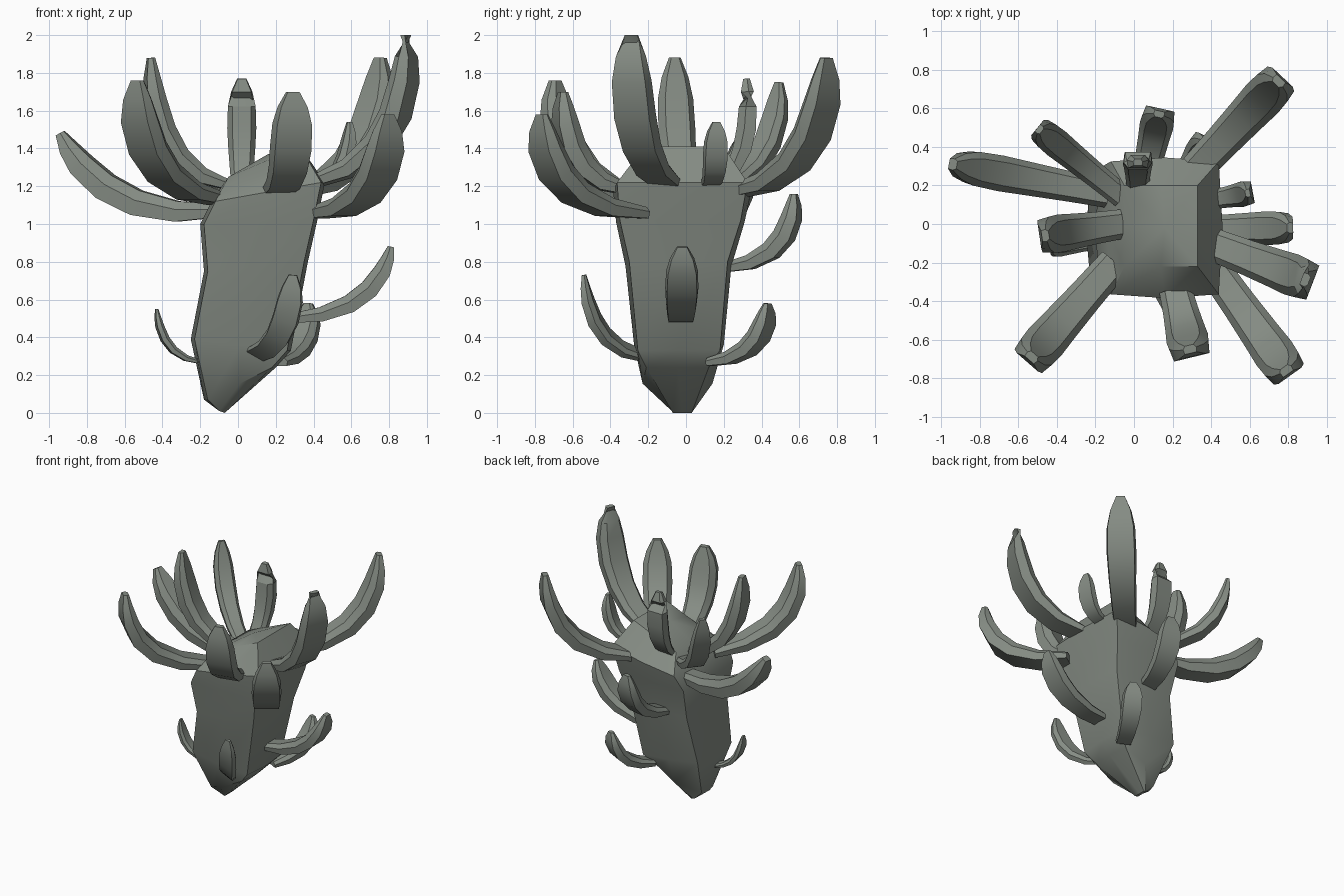
import bpy, bmesh, math
from mathutils import Vector

if "Cube" in bpy.data.objects:
    bpy.data.objects.remove(bpy.data.objects["Cube"])

mat = bpy.data.materials.new("grey green")
mat.diffuse_color = (0.235, 0.262, 0.23, 1)
mat.use_nodes = True
mat.node_tree.nodes["Principled BSDF"].inputs["Base Color"].default_value = mat.diffuse_color


def loft(name, rings, cap_point=None, angle=28):
    """Skin a list of closed point rings, capping both ends."""
    bm = bmesh.new()
    vs = [[bm.verts.new(p) for p in r] for r in rings]
    n = len(rings[0])
    for a, b in zip(vs, vs[1:]):
        for i in range(n):
            j = (i + 1) % n
            bm.faces.new((a[i], a[j], b[j], b[i]))
    bm.faces.new(vs[0][::-1])
    if cap_point:
        c = bm.verts.new(cap_point)
        for i in range(n):
            bm.faces.new((vs[-1][i], vs[-1][(i + 1) % n], c))
    else:
        bm.faces.new(vs[-1])
    bmesh.ops.recalc_face_normals(bm, faces=bm.faces)
    me = bpy.data.meshes.new(name)
    bm.to_mesh(me)
    bm.free()
    me.materials.append(mat)
    ob = bpy.data.objects.new(name, me)
    bpy.context.collection.objects.link(ob)
    bpy.context.view_layer.objects.active = ob
    ob.select_set(True)
    bpy.ops.object.shade_smooth_by_angle(angle=math.radians(angle))
    ob.select_set(False)
    return ob


# body: tilted sections (left x, z, right x, z, front y, back y, left-end y scale)
sections = [
    (-0.10, 0.01, -0.07, 0.00, -0.07, 0.03, 1),
    (-0.18, 0.07, 0.20, 0.24, -0.23, 0.14, .5),
    (-0.25, 0.39, 0.28, 0.33, -0.275, 0.20, 1),
    (-0.18, 0.75, 0.37, 0.80, -0.32, 0.24, 1),
    (-0.20, 1.00, 0.42, 1.02, -0.37, 0.31, 1),
    (-0.14, 1.12, 0.46, 1.22, -0.385, 0.345, 1),
    (-0.05, 1.25, 0.33, 1.41, -0.22, 0.20, 1),
]
rings = []
for k, (l, zl, r, zr, f, b, s) in enumerate(sections):
    xm, zm, ym = (l + r) / 2, (zl + zr) / 2, (f + b) / 2
    fl, bl = ym + (f - ym) * s, ym + (b - ym) * s
    e = 0 if k in (0, 6) else 0.02          # corners sit slightly inside the bulged sides
    rings.append([(l + e, fl + e, zl), (xm, f, zm), (r - e, f + e, zr), (r, ym, zr),
                  (r - e, b - e, zr), (xm, b, zm), (l + e, bl - e, zl), (l, ym, zl)])
loft("body", rings, (0.16, -0.02, 1.37), 35)


# leaves: curved blade swept from base to tip, broad outside, narrower inside
def leaf(name, base, tip, width, out=0.95, rise=0.1, thick=0.6, face=None):
    p0, p2 = Vector(base), Vector(tip)
    d = p2 - p0
    p1 = p0 + Vector((d.x * out, d.y * out, d.z * rise))
    rings = []
    for t, w, h in ((0, .85, .5), (.2, .92, .8), (.42, 1.02, 1), (.62, 1.1, 1.05),
                    (.8, 1.05, .95), (.91, .8, .7), (1, .35, .35)):
        c = p0 * (1 - t) ** 2 + p1 * 2 * t * (1 - t) + p2 * t * t
        tan = ((p1 - p0) * (1 - t) + (p2 - p1) * t).normalized()
        side = Vector((-d.y, d.x, 0)).normalized()
        if face:                             # twist the outer side towards a direction
            side = Vector(face).cross(p2 - p0).normalized()
            side = -(side - tan * side.dot(tan)).normalized()
        inner = tan.cross(side).normalized()
        if inner.z < 0:
            inner = -inner
        s, k = side * width * w / 2, inner * width * thick * h / 2
        rings.append([c - s * .9 - k, c + s * .9 - k, c + s + k * .2,
                      c + s * .65 + k, c - s * .65 + k, c - s + k * .2])
    loft(name, rings)


# upper crown
leaf("crown_leaf_back_right", (0.30, 0.26, 1.17), (0.75, 0.74, 1.88), 0.20)
leaf("crown_leaf_back_left", (-0.06, 0.14, 1.18), (-0.49, 0.49, 1.75), 0.14, .9)
leaf("crown_leaf_left", (-0.06, 0.0, 1.21), (-0.46, -0.06, 1.88), 0.18)
leaf("crown_leaf_front_left", (-0.10, -0.20, 1.13), (-0.53, -0.69, 1.76), 0.20, 1.0)
leaf("crown_leaf_back", (0.02, 0.20, 1.24), (0.02, 0.32, 1.77), 0.14, 1.3, .25, .7)
leaf("crown_leaf_far_left", (-0.10, 0.15, 1.07), (-0.94, 0.31, 1.48), 0.17, .7, -.15, .8)
leaf("crown_leaf_front_right", (0.42, -0.24, 1.06), (0.79, -0.76, 1.58), 0.20, .98, .05)
leaf("crown_leaf_right", (0.42, -0.11, 1.23), (0.89, -0.29, 2.0), 0.20, 1.03, .15)
leaf("crown_leaf_right_small", (0.43, 0.13, 1.22), (0.59, 0.16, 1.54), 0.12, 1.0)
leaf("crown_leaf_front", (0.215, -0.34, 1.19), (0.29, -0.65, 1.70), 0.20, 1.0)

# lower shoots
leaf("lower_leaf_back", (0.05, 0.21, 0.77), (0.13, 0.57, 1.16), 0.16, 1.0)
leaf("lower_leaf_back_right", (0.21, 0.13, 0.27), (0.37, 0.43, 0.58), 0.14)
leaf("lower_leaf_right", (0.27, -0.03, 0.50), (0.81, -0.02, 0.88), 0.16, .85, .05)
leaf("lower_leaf_front", (0.09, -0.24, 0.31), (0.29, -0.54, 0.73), 0.13, .9, .12, .5, (0, -1, 0))
leaf("lower_leaf_left", (-0.20, -0.09, 0.27), (-0.43, -0.12, 0.55), 0.10, .9, .1, .4)
